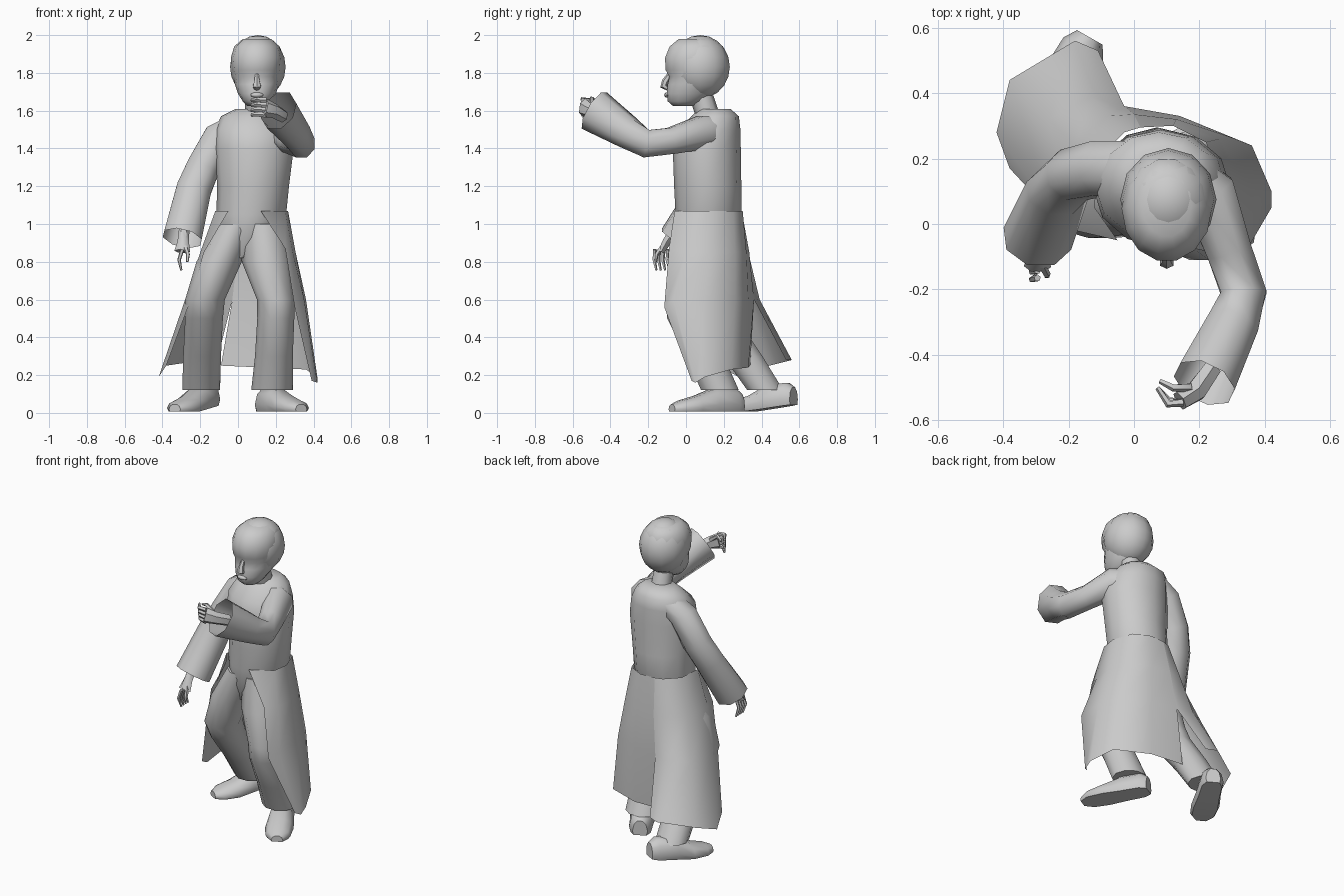
import bpy, bmesh, math
from mathutils import Vector


def finish(name, bm, angle=50, normals=True):
    if normals:
        bmesh.ops.recalc_face_normals(bm, faces=bm.faces)
    me = bpy.data.meshes.new(name)
    bm.to_mesh(me)
    bm.free()
    ob = bpy.data.objects.new(name, me)
    bpy.context.collection.objects.link(ob)
    bpy.ops.object.select_all(action='DESELECT')
    ob.select_set(True)
    bpy.context.view_layer.objects.active = ob
    bpy.ops.object.shade_smooth_by_angle(angle=math.radians(angle))
    return ob


def loft(name, rows, closed=True, caps=(True, True), angle=50):
    """Skin a surface over rows of points."""
    bm = bmesh.new()
    vs = [[bm.verts.new(p) for p in r] for r in rows]
    n = len(rows[0])
    for a, b in zip(vs, vs[1:]):
        for i in range(n if closed else n - 1):
            j = (i + 1) % n
            bm.faces.new((a[i], a[j], b[j], b[i]))
    if closed:
        if caps[0]:
            bm.faces.new(vs[0][::-1])
        if caps[1]:
            bm.faces.new(vs[-1])
    return finish(name, bm, angle)


def level(name, rings, n=12, **kw):
    """Stack of horizontal ellipses: z, cx, cy, rx, ry."""
    rows = [[(cx + rx * math.cos(2 * math.pi * i / n), cy + ry * math.sin(2 * math.pi * i / n), z)
             for i in range(n)] for z, cx, cy, rx, ry in rings]
    return loft(name, rows, **kw)


def tube(name, path, n=8, ref=(0, 0, 1), **kw):
    """Ellipses square to a path: x, y, z, side radius, up radius."""
    pts = [Vector(p[:3]) for p in path]
    rows = []
    for k, p in enumerate(path):
        t = (pts[min(k + 1, len(pts) - 1)] - pts[max(k - 1, 0)]).normalized()
        side = t.cross(Vector(ref)).normalized()
        up = side.cross(t)
        rows.append([pts[k] + side * p[3] * math.cos(2 * math.pi * (i + .5) / n)
                     + up * p[4] * math.sin(2 * math.pi * (i + .5) / n) for i in range(n)])
    return loft(name, rows, **kw)


def ball(name, c, r, seg=12, rings=8):
    bm = bmesh.new()
    bmesh.ops.create_uvsphere(bm, u_segments=seg, v_segments=rings, radius=1)
    for v in bm.verts:
        v.co = Vector(c) + Vector(v.co[i] * r[i] for i in range(3))
    return finish(name, bm)


# Torso and hips
level("torso", [(.82, .01, .10, .05, .09), (.93, .05, .10, .15, .14), (1.05, .07, .12, .185, .175),
                (1.2, .08, .115, .19, .178), (1.4, .085, .11, .21, .18), (1.5, .08, .12, .20, .168),
                (1.57, .075, .155, .165, .125), (1.61, .09, .15, .10, .085)])
level("neck", [(1.56, .1, .12, .065, .065), (1.68, .1, .08, .06, .065)], n=8)

# Coat skirt: each column runs waist to hem, with a slit at the back
seam = [(.02, .295, 1.07), (0, .335, .85), (-.03, .36, .6)]
left = [[(-.05, -.05, 1.07), (-.18, -.02, .85), (-.25, .03, .6), (-.38, .17, .25)],
        [(-.12, .05, 1.07), (-.2, .06, .85), (-.28, .14, .6), (-.42, .28, .19)],
        [(-.11, .2, 1.07), (-.18, .24, .85), (-.26, .32, .6), (-.38, .44, .25)],
        [(-.03, .28, 1.07), (-.08, .33, .85), (-.13, .39, .6), (-.18, .56, .28)],
        seam + [(-.11, .53, .28)]]
right = [seam + [(-.09, .34, .25)],
         [(.12, .3, 1.07), (.13, .32, .85), (.14, .33, .6), (.14, .33, .24)],
         [(.22, .25, 1.07), (.26, .26, .85), (.31, .26, .6), (.36, .24, .23)],
         [(.265, .12, 1.07), (.305, .12, .85), (.36, .1, .6), (.42, .10, .19)],
         [(.25, .02, 1.07), (.29, 0, .85), (.35, -.07, .6), (.42, .05, .16)],
         [(.12, -.06, 1.07), (.25, -.09, .87), (.30, -.115, .56), (.39, .03, .17)]]
loft("left_coat_flap", left, closed=False)
loft("right_coat_flap", right, closed=False)

# Trouser legs
level("front_leg", [(1.0, .13, .09, .12, .14), (.8, .15, .05, .13, .14), (.6, .2, .0, .10, .115),
                    (.5, .2, .01, .098, .115), (.3, .19, .10, .10, .105), (.12, .18, .18, .11, .105)], n=10)
level("back_leg", [(1.0, .0, .1, .11, .14), (.8, -.1, .09, .12, .14), (.6, -.175, .1, .105, .13),
                   (.5, -.18, .15, .10, .125), (.3, -.19, .3, .10, .11), (.12, -.195, .42, .10, .10)], n=10)


# Shoes, swept from heel to toe
def shoe(name, heel, toe, lift):
    h, t = Vector(heel), Vector(toe)
    d = (t - h).normalized()
    side = Vector((-d.y, d.x))
    rows = []
    for f, w, top in [(0, .045, .10), (.1, .07, .13), (.4, .075, .13), (.65, .085, .09),
                      (.88, .075, .065), (1, .035, .045)]:
        c, base = h.lerp(t, f), lift * max(0, 1 - f * 1.6) + .008
        rows.append([(*(c + side * w * s), base + (top - .008) * u)
                     for s, u in [(-.85, 0), (.85, 0), (1, .3), (.8, .75), (.35, 1), (-.35, 1), (-.8, .75), (-1, .3)]])
    loft(name, rows)


shoe("front_shoe", (.13, .29), (.335, -.075), 0)
shoe("back_shoe", (-.135, .57), (-.335, .22), .035)

# Sleeves, flared and open at the cuff
tube("raised_sleeve", [(.12, .16, 1.49, .09, .09), (.23, .09, 1.485, .09, .095), (.29, -.08, 1.44, .075, .075),
                       (.335, -.21, 1.425, .075, .08), (.30, -.31, 1.485, .085, .09), (.215, -.485, 1.6, .10, .12)],
     caps=(True, False))
tube("lowered_sleeve", [(-.01, .17, 1.52, .07, .09), (-.1, .17, 1.46, .09, .09), (-.185, .15, 1.3, .095, .085),
                        (-.235, .10, 1.18, .10, .085), (-.295, -.045, .925, .11, .10)],
     ref=(0, 1, 0), caps=(True, False))

# Raised hand, curled inward
tube("raised_hand", [(.24, -.44, 1.57, .03, .035), (.19, -.51, 1.6, .035, .04), (.14, -.54, 1.615, .032, .05)], n=6)
for i in range(4):
    z = 1.655 - i * .026
    tube("raised_finger", [(.15, -.545, z, .013, .014), (.105, -.55 + .004 * i, z + .004, .012, .013),
                           (.072, -.50, z, .008, .01)], n=5)
tube("raised_thumb", [(.17, -.50, 1.63, .015, .015), (.12, -.50, 1.665, .012, .012),
                      (.08, -.48, 1.65, .008, .008)], n=5)

# Lowered hand, hanging
tube("lowered_hand", [(-.285, -.06, .97, .028, .028), (-.29, -.10, .91, .026, .03), (-.295, -.13, .855, .02, .042)],
     n=6, ref=(1, 0, 0))
for i in range(4):
    y = -.165 + i * .023
    tube("lowered_finger", [(-.295, y, .865, .011, .011), (-.312, y - .004, .81, .01, .01),
                            (-.30, y + .008, .755, .006, .006)], n=5, ref=(1, 0, 0))
tube("lowered_thumb", [(-.285, -.12, .89, .013, .013), (-.265, -.155, .84, .011, .011),
                       (-.268, -.16, .80, .007, .007)], n=5, ref=(1, 0, 0))

# Head: face profile rings, with hair cap, nose and lips
face = [(1.625, -.07, .04, .05), (1.65, -.10, .10, .075), (1.69, -.105, .14, .10), (1.74, -.10, .17, .117),
        (1.78, -.092, .2, .125), (1.815, -.112, .2, .132), (1.88, -.115, .21, .138), (1.94, -.09, .2, .12),
        (1.98, -.04, .15, .075)]
level("face", [(z, .1, (f + b) / 2, w, (b - f) / 2) for z, f, b, w in face], n=14)
ball("hair", (.105, .075, 1.832), (.147, .157, .168), 12, 10)
tube("nose", [(.1, -.085, 1.795, .01, .012), (.1, -.11, 1.755, .016, .018), (.1, -.118, 1.73, .024, .02),
              (.1, -.095, 1.715, .015, .01)], n=6, ref=(0, -1, 0))
ball("lips", (.1, -.10, 1.683), (.035, .016, .014), 8, 6)
